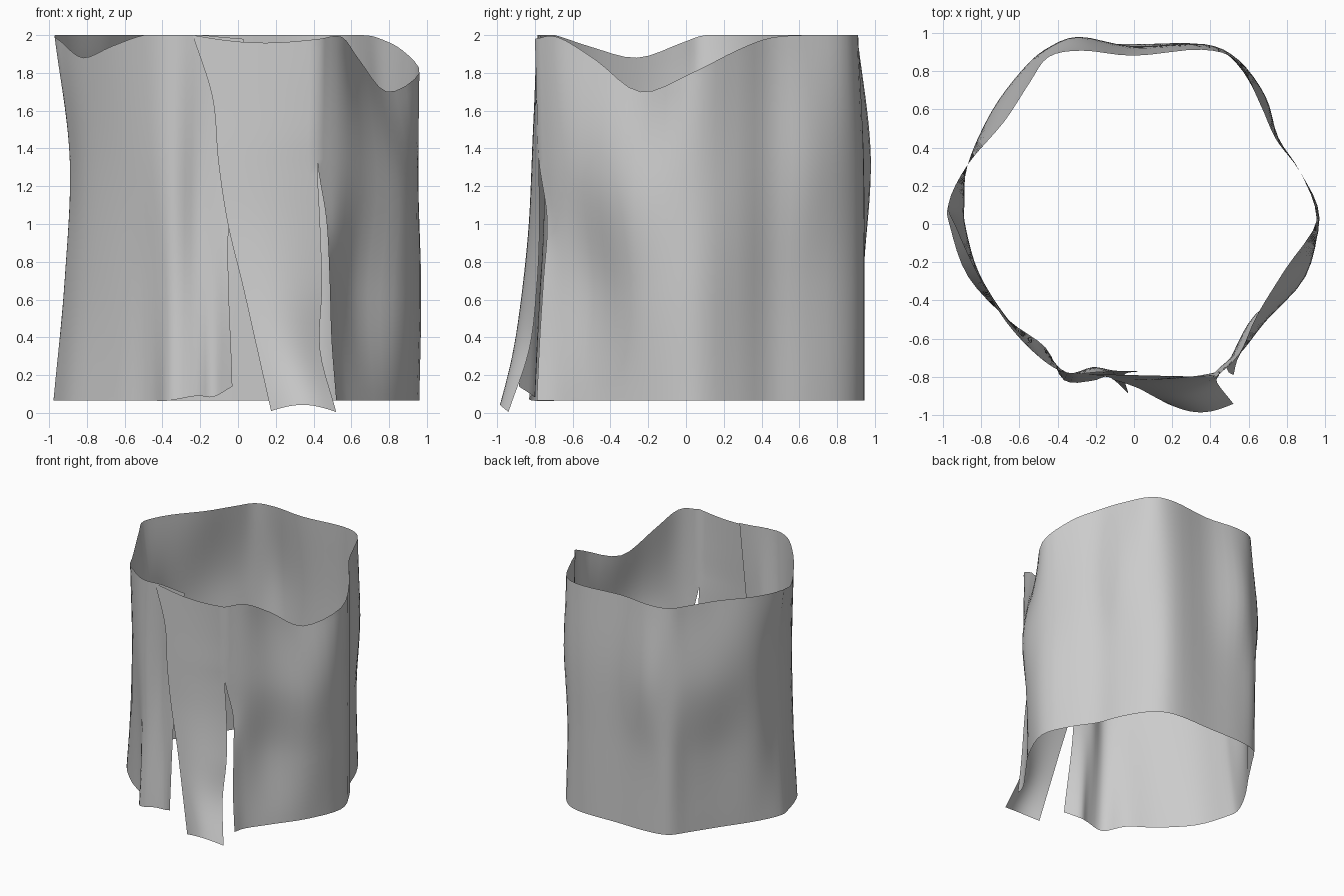
import bpy, math
from mathutils import Vector

if "Cube" in bpy.data.objects:
    bpy.data.objects.remove(bpy.data.objects["Cube"])

ROWS = 30
SLIT = 10          # row where the front slit opens
SUB = 4            # samples between body columns


def spline(pts, t):
    """Catmull-Rom through evenly spaced points, t in 0..1."""
    n = len(pts) - 1
    i = min(int(t * n), n - 1)
    f = t * n - i
    b, c = pts[i], pts[i + 1]
    a = pts[i - 1] if i > 0 else b * 2 - c
    d = pts[i + 2] if i + 2 <= n else c * 2 - b
    return 0.5 * (2 * b + (c - a) * f + (2 * a - 5 * b + 4 * c - d) * f * f
                  + (3 * b - a - 3 * c + d) * f ** 3)


def edge(xs, ys, top, bottom):
    n = len(xs) - 1
    return [Vector((x, y, top + (bottom - top) * i / n))
            for i, (x, y) in enumerate(zip(xs, ys))]


# front left panel: free edge and two folds (top, middle, bottom)
columns = [[Vector(p) for p in c] for c in (
    ((.03, -.77, 1.98), (-.05, -.79, 1.0), (-.03, -.885, .14)),
    ((-.09, -.77, 1.99), (-.13, -.765, 1.03), (-.13, -.80, .085)),
    ((-.20, -.775, 2.0), (-.22, -.75, 1.03), (-.22, -.82, .09)),
)]

# folds: x, y, rim height, then outward shift at four heights from rim to hem
left_folds = (
    (-.35, -.78, 2.0, 0, 0, 0, .04),
    (-.48, -.67, 2.0, .03, .02, -.01, -.03),
    (-.67, -.51, 1.94, 0, -.015, -.015, -.015),
    (-.82, -.26, 1.88, 0, -.01, .01, .05),
    (-.91, -.02, 1.96, .02, -.03, 0, .05),
    (-.92, .10, 2.0, .05, -.03, -.01, .05),
    (-.87, .31, 2.0, 0, 0, 0, 0),
    (-.71, .56, 2.0, -.04, .045, -.01, -.01),
    (-.57, .77, 2.0, -.04, .035, -.01, -.01),
    (-.46, .90, 2.0, -.03, .01, .01, 0),
    (-.28, .94, 2.0, -.035, .04, 0, 0),
)
right_folds = (
    (0, .91, 2.0, -.03, .015, .02, .03),
    (.36, .93, 2.0, -.02, .01, .01, .01),
    (.54, .85, 2.0, 0, .01, -.01, 0),
    (.67, .65, 2.0, -.02, .025, -.015, 0),
    (.75, .45, 1.985, -.01, .005, -.01, 0),
    (.87, .27, 1.92, 0, 0, 0, 0),
    (.95, .03, 1.80, .01, .005, .02, .01),
    (.85, -.26, 1.70, -.065, .045, .025, 0),
    (.67, -.50, 1.87, -.035, .02, -.045, .01),
    (.55, -.68, 1.99, 0, 0, -.035, .005),
)
for x, y, top, *shift in left_folds + right_folds:
    out = Vector((x, y, 0)).normalized()
    columns.append([Vector((x, y, top + (.065 - top) * k / 3)) + out * s
                    for k, s in enumerate(shift)])

# right-hand side of the slit
columns.append(edge((.43, .425, .42, .468, .485, .495, .52),
                    (-.80, -.79, -.78, -.735, -.755, -.775, -.79), 1.98, .065))

# overlapping front flap: its slit side and its free side
flap_slit = edge((.43, .425, .42, .435, .445, .435, .52),
                 (-.80, -.79, -.78, -.775, -.79, -.83, -.94), 1.98, .005)
flap_free = edge((-.24, -.135, -.105, -.055, .025, .10, .175),
                 (-.785, -.80, -.815, -.83, -.86, -.90, -.94), 2.0, .01)

verts, faces = [], []
body_w = (len(columns) - 1) * SUB + 1
FLAP = 12
grid = []
for r in range(ROWS + 1):
    t = r / ROWS
    row = []
    # body wrap
    ring = [spline(c, t) for c in columns]
    for i in range(body_w):
        row.append(len(verts))
        p = spline(ring, i / (body_w - 1))
        p.z = min(p.z, 2.0)
        verts.append(p)
    # flap, sharing the seam above the slit
    a, b = spline(flap_slit, t), spline(flap_free, t)
    if r <= SLIT:
        a = verts[row[-1]].copy()
    for i in range(FLAP + 1):
        s = i / FLAP
        p = a.lerp(b, s)
        p.y -= .045 * t * math.sin(math.pi * s)
        p.z += (.035 * t - .03 * (1 - t)) * math.sin(math.pi * s)
        if i == 0 and r <= SLIT:
            row.append(row[-1])
        else:
            row.append(len(verts))
            verts.append(p)
    grid.append(row)

for up, low in zip(grid, grid[1:]):
    for i in range(len(up) - 1):
        if i != body_w - 1:
            faces.append((up[i], up[i + 1], low[i + 1], low[i]))

mesh = bpy.data.meshes.new("wrap_cloth")
mesh.from_pydata([tuple(v) for v in verts], [], faces)
mesh.update()
cloth = bpy.data.objects.new("wrap_cloth", mesh)
bpy.context.collection.objects.link(cloth)
for p in mesh.polygons:
    p.use_smooth = True
if sum(p.normal.dot(Vector((p.center.x, p.center.y, 0))) for p in mesh.polygons) < 0:
    mesh.flip_normals()
